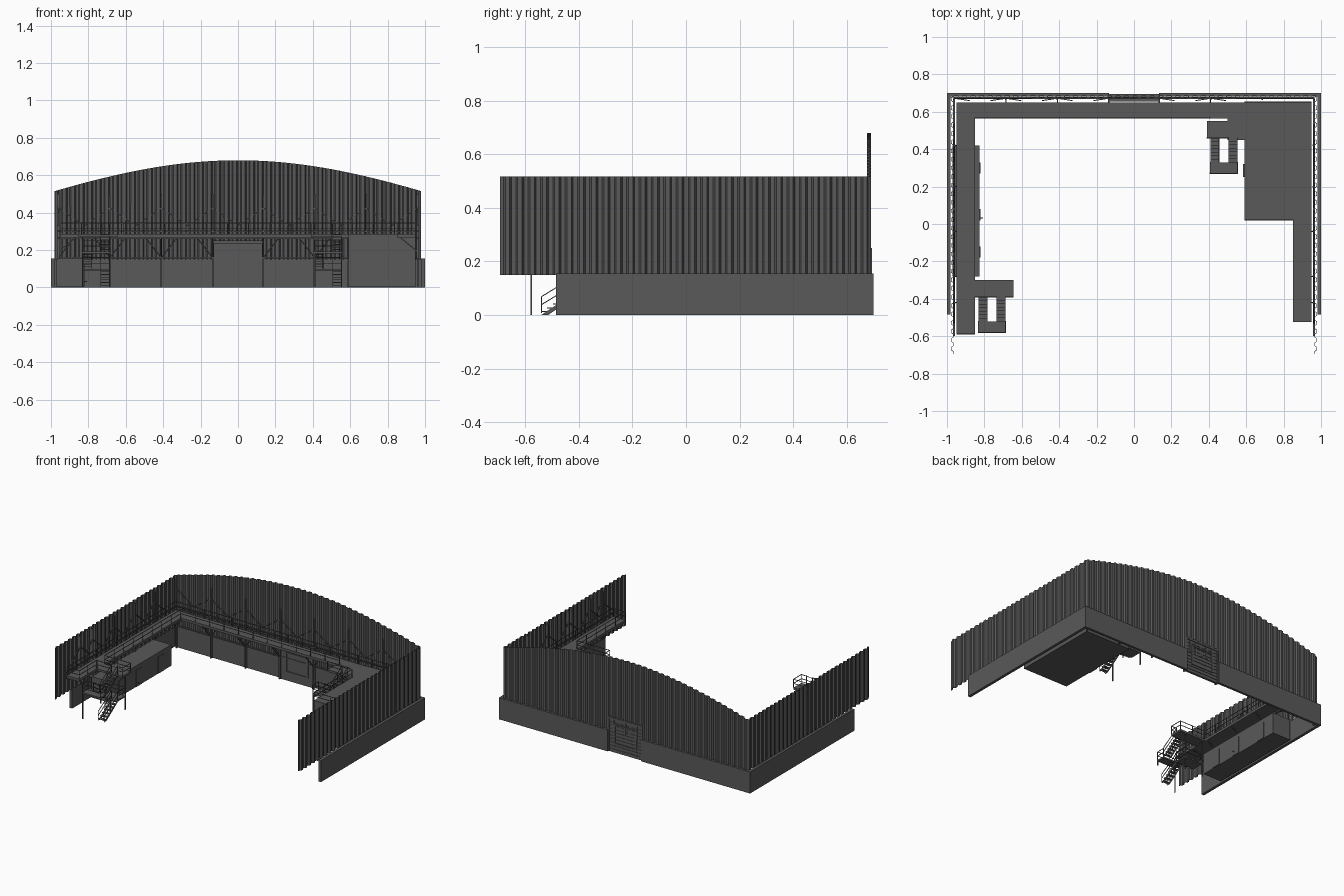
import bpy, bmesh, math
from mathutils import Vector, Matrix

if "Cube" in bpy.data.objects:
    bpy.data.objects.remove(bpy.data.objects["Cube"])

grey = bpy.data.materials.new("dark_grey")
grey.diffuse_color = (0.1, 0.1, 0.1, 1)
grey.use_nodes = True
grey.node_tree.nodes["Principled BSDF"].inputs["Base Color"].default_value = grey.diffuse_color


class Part:
    """Collects boxes, bars and prisms into one named object."""
    def __init__(self, name):
        self.name, self.bm = name, bmesh.new()

    def box(self, x0, x1, y0, y1, z0, z1):
        m = Matrix.Translation(((x0 + x1) / 2, (y0 + y1) / 2, (z0 + z1) / 2))
        m = m @ Matrix.Diagonal((abs(x1 - x0), abs(y1 - y0), abs(z1 - z0), 1))
        bmesh.ops.create_cube(self.bm, size=1, matrix=m)

    def bar(self, a, b, t=0.004):
        a, b = Vector(a), Vector(b)
        d = b - a
        m = Matrix.Translation((a + b) / 2) @ d.to_track_quat('Z', 'Y').to_matrix().to_4x4()
        bmesh.ops.create_cube(self.bm, size=1, matrix=m @ Matrix.Diagonal((t, t, d.length, 1)))

    def prism(self, pts, vec):
        f = self.bm.faces.new([self.bm.verts.new(p) for p in pts])
        r = bmesh.ops.extrude_face_region(self.bm, geom=[f])
        bmesh.ops.translate(self.bm, vec=vec,
                            verts=[v for v in r['geom'] if isinstance(v, bmesh.types.BMVert)])

    def done(self):
        bmesh.ops.recalc_face_normals(self.bm, faces=self.bm.faces)
        me = bpy.data.meshes.new(self.name)
        self.bm.to_mesh(me)
        self.bm.free()
        me.materials.append(grey)
        ob = bpy.data.objects.new(self.name, me)
        bpy.context.collection.objects.link(ob)
        return ob


def corrugated(name, length, place, top):
    """Trapezoid sheet: place(s, depth) gives x, y; top(s) gives the height."""
    p = Part(name)
    n = round(length / 0.046)
    step = length / n
    prev = None
    for i in range(n):
        for f, d in ((0, 0), (0.3, 0), (0.45, 1), (0.8, 1), (0.95, 0)):
            s = (i + f) * step
            x, y = place(s, d * 0.011)
            cur = [p.bm.verts.new((x, y, z)) for z in (0.15, top(s))]
            if prev:
                p.bm.faces.new((prev[0], cur[0], cur[1], prev[1]))
            prev = cur
    ob = p.done()
    mod = ob.modifiers.new("thickness", 'SOLIDIFY')
    mod.thickness = 0.003


# Upper corrugated cladding
corrugated("back_cladding", 1.96, lambda s, d: (s - 0.98, 0.679 + d),
           lambda s: 0.515 + 0.165 * (0.35 * (1 - ((s - 0.98) / 0.98) ** 2)
                                      + 0.65 * math.cos((s - 0.98) / 0.98 * math.pi / 2)))
for sx, side in ((-1, "left"), (1, "right")):
    corrugated(side + "_cladding", 1.38, lambda s, d: (sx * (0.968 + d), s - 0.695),
               lambda s: 0.517)

# Lower solid walls
p = Part("lower_wall")
for sx in (-1, 1):
    p.box(sx * 0.98, sx, -0.485, 0.7, 0, 0.155)
    p.box(sx * 0.135, sx * 0.98, 0.682, 0.7, 0, 0.155)
p.done()

# Back doorway with framed panel and slats
p = Part("back_door")
p.box(-0.135, 0.135, 0.672, 0.688, 0, 0.235)
p.box(-0.14, 0.14, 0.655, 0.694, 0.235, 0.25)
for sx in (-1, 1):
    p.box(sx * 0.128, sx * 0.14, 0.66, 0.694, 0, 0.24)
    for y in (0.666, 0.688):
        p.box(sx * 0.08, sx * 0.09, y, y + 0.006, 0.06, 0.205)
for y in (0.666, 0.688):
    for z in (0.06, 0.197):
        p.box(-0.09, 0.09, y, y + 0.006, z, z + 0.008)
for i in range(9):
    p.box(-0.128, 0.128, 0.688, 0.691, 0.02 + i * 0.024, 0.024 + i * 0.024)
p.done()

# Catwalk decks
DECK = 0.285
p = Part("catwalk_deck")
for x0, x1, y0, y1 in ((-0.95, -0.85, -0.59, 0.65), (-0.85, 0.5, 0.565, 0.65),
                       (0.5, 0.59, 0.45, 0.65), (0.85, 0.95, -0.525, 0.02)):
    p.box(x0, x1, y0, y1, DECK - 0.018, DECK)
p.done()

# Rooms under the decks
p = Part("right_room")
p.box(0.59, 0.95, 0.02, 0.655, 0.003, DECK)
p.box(0.583, 0.592, 0.25, 0.32, 0.005, 0.14)
p.done()
p = Part("left_room")
p.box(-0.97, -0.825, -0.28, 0.42, 0.004, 0.155)
for y in (-0.18, 0.02, 0.27):
    p.box(-0.826, -0.82, y, y + 0.06, 0.006, 0.125)
p.box(-0.822, -0.808, 0.03, 0.034, 0.03, 0.034)
p.done()


def railing(p, pts, h=0.06):
    """Two rails and evenly spaced posts along a path."""
    for a, b in zip(pts, pts[1:]):
        a, b = Vector(a), Vector(b)
        for k in (0.5, 1):
            p.bar(a + Vector((0, 0, h * k)), b + Vector((0, 0, h * k)), 0.0035)
        n = max(1, round((b - a).length / 0.11))
        for i in range(n + 1):
            q = a.lerp(b, i / n)
            p.bar(q, q + Vector((0, 0, h)), 0.0035)


# Catwalk handrails
p = Part("catwalk_railing")
D = DECK
railing(p, [(-0.948, -0.588, D), (-0.852, -0.588, D), (-0.852, -0.392, D)])
railing(p, [(-0.852, -0.298, D), (-0.852, 0.567, D), (0.41, 0.567, D)])
railing(p, [(0.592, 0.45, D), (0.592, 0.022, D), (0.852, 0.022, D),
            (0.852, -0.523, D), (0.948, -0.523, D)])
railing(p, [(-0.948, -0.588, D), (-0.948, 0.648, D), (0.948, 0.648, D), (0.948, -0.523, D)])
p.done()


def flight(p, r, x, y0, z0, y1, z1, w=0.048, n=7):
    """Straight flight with treads, two stringers and handrails."""
    dy, dz = (y1 - y0) / n, (z1 - z0) / n
    for i in range(n):
        p.box(x, x + w, y0 + i * dy, y0 + (i + 1.1) * dy, z0 + (i + 1) * dz - 0.004, z0 + (i + 1) * dz)
    for xs in (x, x + w - 0.003):
        p.prism([(xs, y0, z0), (xs, y1, z1), (xs, y1, z1 - 0.016),
                 (xs, y0 + dy * 1.2, z0)], (0.003, 0, 0))
        railing(r, [(xs + 0.0015, y0, z0 + 0.008), (xs + 0.0015, y1, z1)])


def staircase(name, ox, oy):
    """Three-flight switchback tower; origin at the top landing's left front corner."""
    p, r = Part(name), Part(name + "_railing")
    z1, z2 = 0.1, 0.192
    xa, xb = ox + 0.018, ox + 0.115          # left and right flights
    y0, y1 = oy - 0.13, oy                   # outer and inner landing edges
    flight(p, r, xb, oy - 0.15, 0, y1, z1)
    flight(p, r, xa, y1, z1, y0, z2)
    flight(p, r, xb, y0, z2, y1, DECK)
    p.box(xa, xb + 0.048, y1, oy + 0.09, z1 - 0.01, z1)
    p.box(xa, xb + 0.048, y0 - 0.062, y0, z2 - 0.01, z2)
    p.box(ox, ox + 0.205, y1, oy + 0.09, DECK - 0.014, DECK)
    e = xb + 0.048
    railing(r, [(xa, y1, z1), (xa, oy + 0.09, z1), (e, oy + 0.09, z1), (e, y1, z1)])
    railing(r, [(xa, y0, z2), (xa, y0 - 0.06, z2), (e, y0 - 0.06, z2), (e, y0, z2)])
    railing(r, [(ox, y1, DECK), (xb, y1, DECK)])
    # Support legs
    for x in (xa, e):
        p.bar((x, oy + 0.088, 0), (x, oy + 0.088, DECK - 0.01), 0.006)
        p.bar((x, y0 - 0.058, 0.15 if x == e else 0), (x, y0 - 0.058, z2), 0.006)
    p.done()
    return r


r = staircase("left_stairs", -0.85, -0.39)
railing(r, [(-0.85, -0.3, D), (-0.645, -0.3, D), (-0.645, -0.39, D), (-0.687, -0.39, D)])
r.done()
staircase("right_stairs", 0.39, 0.46).done()

# Wall posts, chevron braces and deck brackets
p = Part("wall_frame")
posts = [-0.96, -0.685, -0.41, -0.135, 0.135, 0.41, 0.685, 0.96]
for x in posts:
    p.box(x - 0.004, x + 0.004, 0.664, 0.68, 0, 0.5)
    if x < 0.5:
        p.bar((x, 0.668, 0.16), (x, 0.575, 0.262), 0.006)
    for sx in (-1, 1):
        if abs(x + sx * 0.137) < 0.96:
            p.bar((x, 0.672, 0.425), (x + sx * 0.137, 0.672, 0.33), 0.006)
            if x < 0.5 and abs(x + sx * 0.137) > 0.1:
                p.bar((x, 0.672, 0.16), (x + sx * 0.08, 0.66, 0.262), 0.005)
for z in (0.16, 0.262, 0.3):
    p.box(-0.965, 0.965, 0.668, 0.678, z - 0.004, z + 0.004)
for sx in (-1, 1):
    for y in (-0.42, -0.28, -0.04, 0.2, 0.42):
        p.box(sx * 0.955, sx * 0.969, y - 0.004, y + 0.004, 0.155, 0.5)
        if sx < 0 or y < 0:
            p.bar((sx * 0.962, y, 0.19), (sx * 0.87, y, 0.265), 0.006)
        for e in (-1, 1):
            p.bar((sx * 0.962, y, 0.425), (sx * 0.962, y + e * 0.11, 0.33), 0.005)
    for z in (0.262, 0.3):
        p.box(sx * 0.958, sx * 0.968, -0.6, 0.67, z - 0.004, z + 0.004)
p.done()
